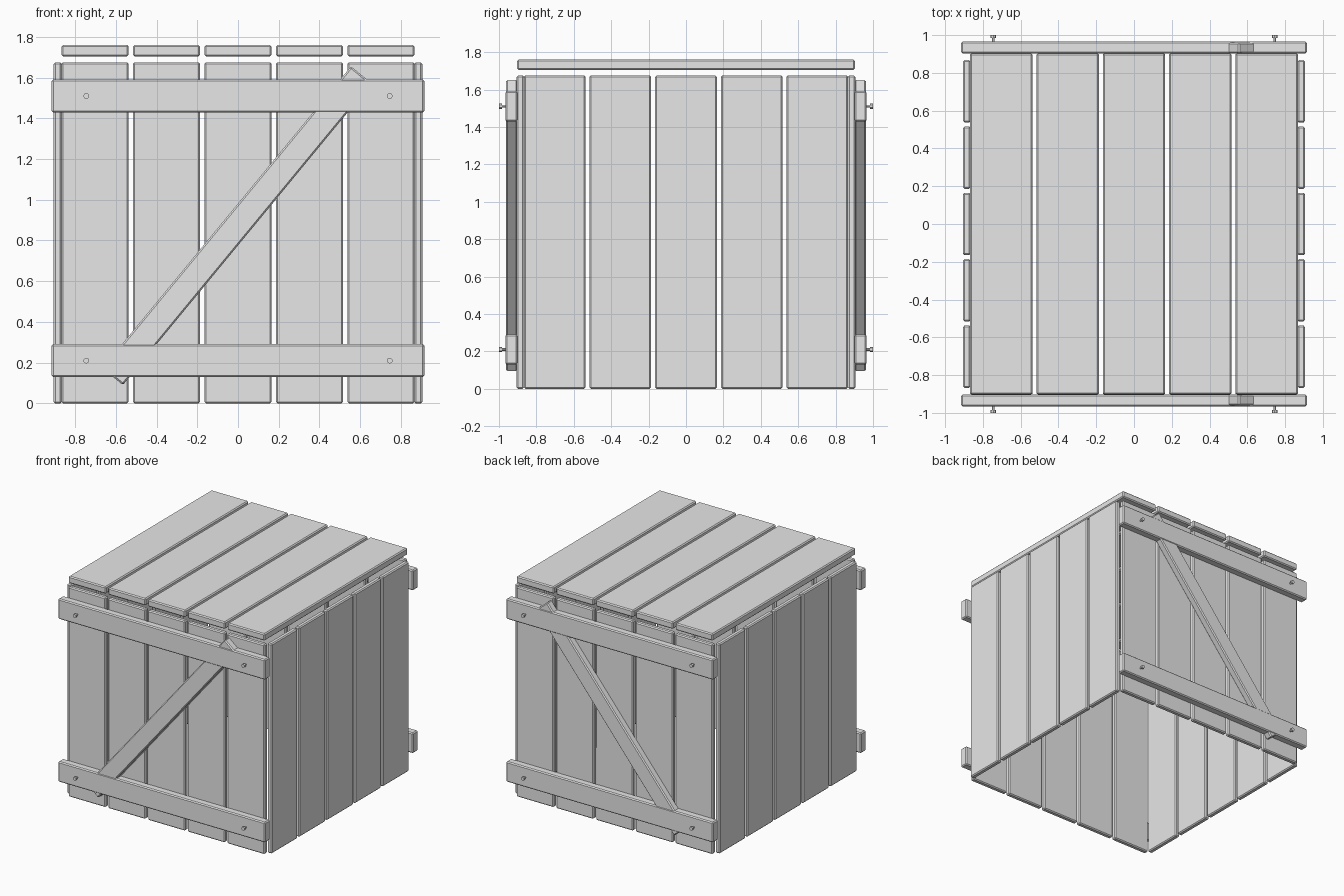
import bpy
import math
from mathutils import Matrix, Vector

cube = bpy.data.objects.get("Cube")
if cube:
    bpy.data.objects.remove(cube, do_unlink=True)

# One plain grey for the whole crate
grey = bpy.data.materials.new("plain_grey")
grey.use_nodes = True
GREY = (0.8, 0.8, 0.8, 1.0)
grey.diffuse_color = GREY
grey.node_tree.nodes["Principled BSDF"].inputs["Base Color"].default_value = GREY


def board(name, centre, size, tilt=0.0, bevel=0.008):
    """Box with chamfered edges, optionally tilted about the y axis."""
    bpy.ops.mesh.primitive_cube_add(size=1, location=centre)
    ob = bpy.context.object
    ob.name = name
    ob.data.transform(Matrix.Diagonal(Vector((*size, 1))))
    ob.rotation_euler.y = tilt
    ob.data.materials.append(grey)
    mod = ob.modifiers.new("chamfer", "BEVEL")
    mod.width = bevel
    mod.segments = 1
    return ob


def pin(name, x, z, side, radius, y_in, y_out):
    """Small cylinder lying along y, between two distances from the centre."""
    bpy.ops.mesh.primitive_cylinder_add(
        vertices=12, radius=radius, depth=y_out - y_in,
        location=(x, side * (y_in + y_out) / 2, z),
        rotation=(math.pi / 2, 0, 0))
    ob = bpy.context.object
    ob.name = name
    ob.data.materials.append(grey)
    bpy.ops.object.shade_smooth_by_angle()


PITCH, WIDTH, THICK = 0.351, 0.33, 0.04
WALL, HEIGHT = 0.885, 1.675

# Five planks per wall and five for the lid; the bottom stays open
for i in range(5):
    p = (i - 2) * PITCH
    n = i + 1
    for side, y_name, x_name in ((-1, "front", "right"), (1, "back", "left")):
        board(f"{y_name}_plank_{n}", (p, side * WALL, HEIGHT / 2), (WIDTH, THICK, HEIGHT))
        board(f"{x_name}_plank_{n}", (side * WALL, p, HEIGHT / 2), (THICK, WIDTH, HEIGHT))
    board(f"lid_plank_{n}", (p, 0, 1.732), (WIDTH, 1.806, 0.056))

# Rails, diagonal brace and screws on the front and the back
for side, face in ((-1, "front"), (1, "back")):
    for level, z in (("lower", 0.21), ("upper", 1.51)):
        board(f"{face}_{level}_rail", (0, side * 0.934, z), (1.83, 0.064, 0.162))
        for hand, x in (("right", -0.745), ("left", 0.745)):
            pin(f"{face}_{level}_{hand}_screw_shaft", x, z, side, 0.007, 0.95, 0.99)
            pin(f"{face}_{level}_{hand}_screw_head", x, z, side, 0.014, 0.984, 1.0)
    board(f"{face}_diagonal_brace", (-0.005, side * 0.932, 0.8725),
          (1.92, 0.06, 0.131), tilt=-math.radians(50.5))
